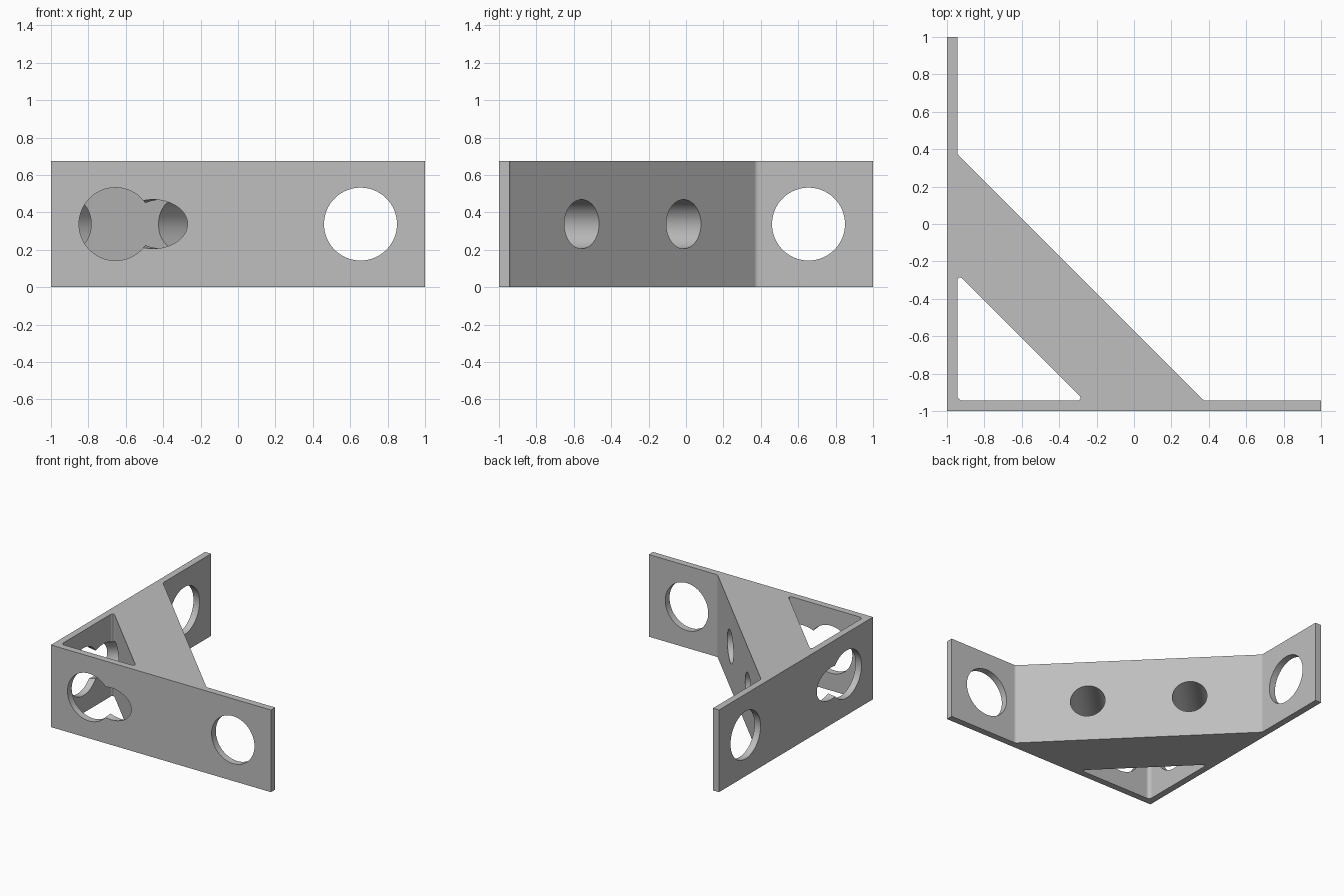
import bpy, bmesh, math
from mathutils import Vector

if "Cube" in bpy.data.objects:
    bpy.data.objects.remove(bpy.data.objects["Cube"])

HEIGHT = 0.675
MID = HEIGHT / 2
WALL = -0.945        # inner face of both plates
OUTER = -0.57        # x + y on the outer brace face
INNER = -1.21        # x + y on the inner brace face

grey = bpy.data.materials.new("plain grey")
grey.use_nodes = True
colour = (0.52, 0.52, 0.52, 1)
grey.diffuse_color = colour
grey.node_tree.nodes["Principled BSDF"].inputs["Base Color"].default_value = colour


def rounded(corners, steps=6):
    """Outline from (x, y, fillet radius) corners."""
    points = []
    for i, (x, y, r) in enumerate(corners):
        p = Vector((x, y))
        if r == 0:
            points.append(p)
            continue
        a = (Vector(corners[i - 1][:2]) - p).normalized()
        b = (Vector(corners[(i + 1) % len(corners)][:2]) - p).normalized()
        half = a.angle(b) / 2
        centre = p + (a + b).normalized() * r / math.sin(half)
        start = p + a * r / math.tan(half) - centre
        end = p + b * r / math.tan(half) - centre
        for k in range(steps + 1):
            d = start.lerp(end, k / steps).normalized() * r
            points.append(centre + d)
    return points


def prism(name, outline, bottom, top):
    bm = bmesh.new()
    face = bm.faces.new([bm.verts.new((p.x, p.y, bottom)) for p in outline])
    out = bmesh.ops.extrude_face_region(bm, geom=[face])
    moved = [v for v in out["geom"] if isinstance(v, bmesh.types.BMVert)]
    bmesh.ops.translate(bm, verts=moved, vec=(0, 0, top - bottom))
    bmesh.ops.recalc_face_normals(bm, faces=bm.faces)
    mesh = bpy.data.meshes.new(name)
    bm.to_mesh(mesh)
    bm.free()
    mesh.materials.append(grey)
    obj = bpy.data.objects.new(name, mesh)
    bpy.context.collection.objects.link(obj)
    return obj


def cut(target, cutter):
    cutter.hide_render = True
    mod = target.modifiers.new("cut", "BOOLEAN")
    mod.operation = "DIFFERENCE"
    mod.solver = "EXACT"
    mod.object = cutter
    bpy.context.view_layer.objects.active = target
    bpy.ops.object.modifier_apply(modifier=mod.name)
    bpy.data.objects.remove(cutter)


def drill(target, start, end, radius):
    start, end = Vector(start), Vector(end)
    axis = end - start
    bpy.ops.mesh.primitive_cylinder_add(
        vertices=64, radius=radius, depth=axis.length, location=(start + end) / 2,
        rotation=axis.to_track_quat("Z", "Y").to_euler())
    drill_bit = bpy.context.object
    drill_bit.data.materials.append(grey)
    cut(target, drill_bit)


# Two plates and the diagonal brace as one profile
bend = OUTER - WALL
bracket = prism("corner_bracket", rounded([
    (-1, -1, 0), (1, -1, 0), (1, WALL, 0), (bend, WALL, 0.03),
    (WALL, bend, 0.03), (WALL, 1, 0), (-1, 1, 0)]), 0, HEIGHT)

# Triangular pocket in the corner
tip = INNER - WALL
cut(bracket, prism("pocket_cutter", rounded([
    (WALL, WALL, 0.03), (tip, WALL, 0.015), (WALL, tip, 0.015)]), -0.1, HEIGHT + 0.1))

# Large holes through the plates
for s in (-0.655, 0.655):
    drill(bracket, (s, -1.1, MID), (s, -0.9, MID), 0.195)
    drill(bracket, (-1.1, s, MID), (-0.9, s, MID), 0.195)

# Screw holes square to the brace, running out through the plates
for x, y in ((-0.0125, -0.5575), (-0.5575, -0.0125)):
    drill(bracket, (x + 0.2, y + 0.2, MID), (x - 0.75, y - 0.75, MID), 0.131)

# Smooth bores and fillets with crisp edges
bpy.ops.object.select_all(action="DESELECT")
bracket.select_set(True)
bpy.context.view_layer.objects.active = bracket
bpy.ops.object.shade_smooth_by_angle(angle=math.radians(30))
normals = bracket.modifiers.new("flat_faces", "WEIGHTED_NORMAL")
normals.keep_sharp = True
